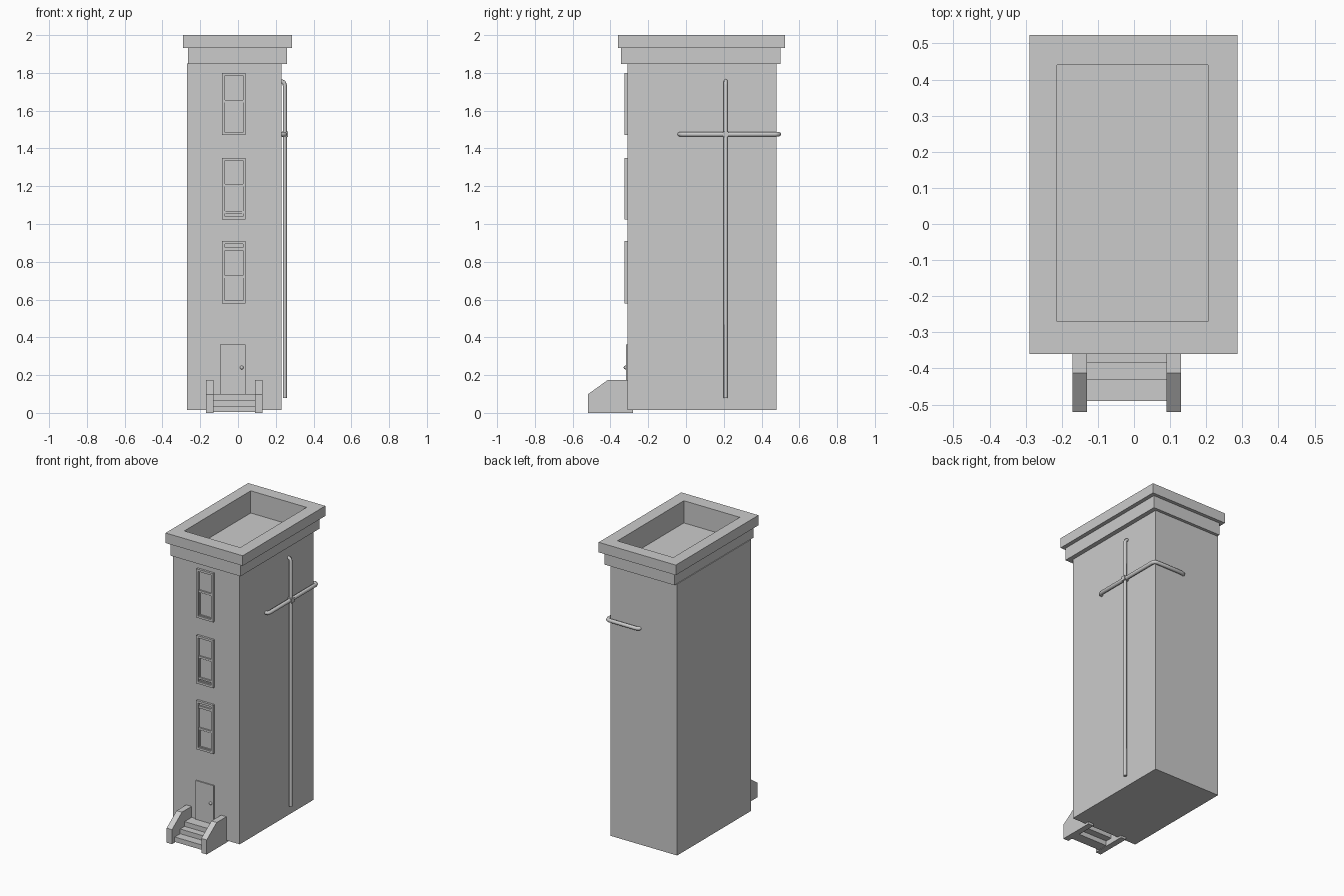
import bpy, bmesh
from mathutils import Vector

if "Cube" in bpy.data.objects:
    bpy.data.objects.remove(bpy.data.objects["Cube"])


def make_object(name, bm):
    bmesh.ops.recalc_face_normals(bm, faces=bm.faces[:])
    mesh = bpy.data.meshes.new(name)
    bm.to_mesh(mesh)
    bm.free()
    ob = bpy.data.objects.new(name, mesh)
    bpy.context.collection.objects.link(ob)
    return ob


def box(name, x, y, z):
    bm = bmesh.new()
    bmesh.ops.create_cube(bm, size=1)
    for v in bm.verts:
        v.co = Vector([(r[0] + r[1]) / 2 + c * (r[1] - r[0])
                       for r, c in zip((x, y, z), v.co)])
    return make_object(name, bm)


def ring(name, outer, inner, depth, vertical=True):
    """Rectangular ring; rects are (a0, a1, b0, b1), lying in xy or standing in xz."""
    bm = bmesh.new()
    loops = []
    for d in depth:
        for a0, a1, b0, b1 in (outer, inner):
            pts = [(a0, b0), (a1, b0), (a1, b1), (a0, b1)]
            loops.append([bm.verts.new((a, d, b) if vertical else (a, b, d))
                          for a, b in pts])
    for p, q in ((0, 1), (1, 3), (3, 2), (2, 0)):
        for i in range(4):
            j = (i + 1) % 4
            bm.faces.new((loops[p][i], loops[p][j], loops[q][j], loops[q][i]))
    return make_object(name, bm)


def prism_x(name, profile, x0, x1):
    bm = bmesh.new()
    a = [bm.verts.new((x0, y, z)) for y, z in profile]
    b = [bm.verts.new((x1, y, z)) for y, z in profile]
    bm.faces.new(a)
    bm.faces.new(b[::-1])
    for i in range(len(a)):
        j = (i + 1) % len(a)
        bm.faces.new((a[i], a[j], b[j], b[i]))
    return make_object(name, bm)


def pipe(name, pts, radius):
    cu = bpy.data.curves.new(name, 'CURVE')
    cu.dimensions = '3D'
    cu.bevel_depth = radius
    cu.bevel_resolution = 2
    cu.use_fill_caps = True
    sp = cu.splines.new('POLY')
    sp.points.add(len(pts) - 1)
    for p, co in zip(sp.points, pts):
        p.co = (*co, 1)
    ob = bpy.data.objects.new(name, cu)
    bpy.context.collection.objects.link(ob)


# Tower body and flat roof sunk behind the parapet
box("tower_body", (-0.27, 0.23), (-0.31, 0.48), (0.015, 1.85))

# Two-tier parapet around the roof
hole = (-0.213, 0.205, -0.27, 0.44)
ring("lower_cornice", (-0.265, 0.26, -0.345, 0.5), hole, (1.848, 1.932), False)
ring("upper_cornice", (-0.29, 0.287, -0.36, 0.523), hole, (1.932, 2.0), False)

# Windows: outer frame with rails and a slightly raised sash
windows = [
    (1.47, 1.80, [(1.643, 1.657)]),
    (1.025, 1.35, [(1.198, 1.212), (1.056, 1.068)]),
    (0.58, 0.91, [(0.714, 0.728), (0.86, 0.876)]),
]
for n, (z0, z1, rails) in enumerate(windows):
    opening = (-0.07, 0.026, z0 + 0.015, z1 - 0.015)
    ring(f"window_frame_{n}", (-0.085, 0.041, z0, z1), opening, (-0.325, -0.305))
    for k, (r0, r1) in enumerate(rails):
        box(f"window_rail_{n}_{k}", (-0.072, 0.028), (-0.32, -0.305), (r0, r1))
    mid = rails[0][0]
    ring(f"lower_sash_{n}", (-0.072, 0.028, z0 + 0.012, mid + 0.003),
         (-0.065, 0.021, z0 + 0.021, mid - 0.003), (-0.316, -0.305))

# Door and knob
box("door", (-0.095, 0.04), (-0.318, -0.3), (0.09, 0.363))
bm = bmesh.new()
bmesh.ops.create_uvsphere(bm, u_segments=12, v_segments=8, radius=0.01)
bmesh.ops.translate(bm, verts=bm.verts[:], vec=(0.02, -0.32, 0.24))
knob = make_object("door_knob", bm)
for p in knob.data.polygons:
    p.use_smooth = True

# Entrance steps, open underneath
fronts = [-0.49, -0.432, -0.385]
for i, front in enumerate(fronts):
    back = fronts[i + 1] + 0.012 if i < 2 else -0.30
    box(f"step_{i}", (-0.135, 0.095), (front, back),
        (0.004 + 0.032 * i, 0.037 + 0.032 * i))

# Sloped side walls of the steps
side = [(-0.52, 0), (-0.28, 0), (-0.28, 0.175), (-0.413, 0.175), (-0.52, 0.098)]
for name, x in (("left", -0.15), ("right", 0.11)):
    prism_x(f"{name}_stair_wall", side, x - 0.02, x + 0.02)

# Drain pipes on the right side, the cross pipe wrapping round the back corner
pipe("down_pipe", [(0.248, 0.21, 0.08), (0.248, 0.21, 1.735), (0.243, 0.21, 1.75),
                   (0.225, 0.21, 1.757)], 0.011)
pipe("cross_pipe", [(0.225, -0.033, 1.475), (0.242, -0.028, 1.475),
                    (0.248, -0.015, 1.475), (0.248, 0.47, 1.475),
                    (0.244, 0.484, 1.475), (0.23, 0.49, 1.475),
                    (0.03, 0.49, 1.475), (0.015, 0.485, 1.475),
                    (0.008, 0.472, 1.475)], 0.013)
box("pipe_joint", (0.232, 0.264), (0.195, 0.225), (1.46, 1.49))
